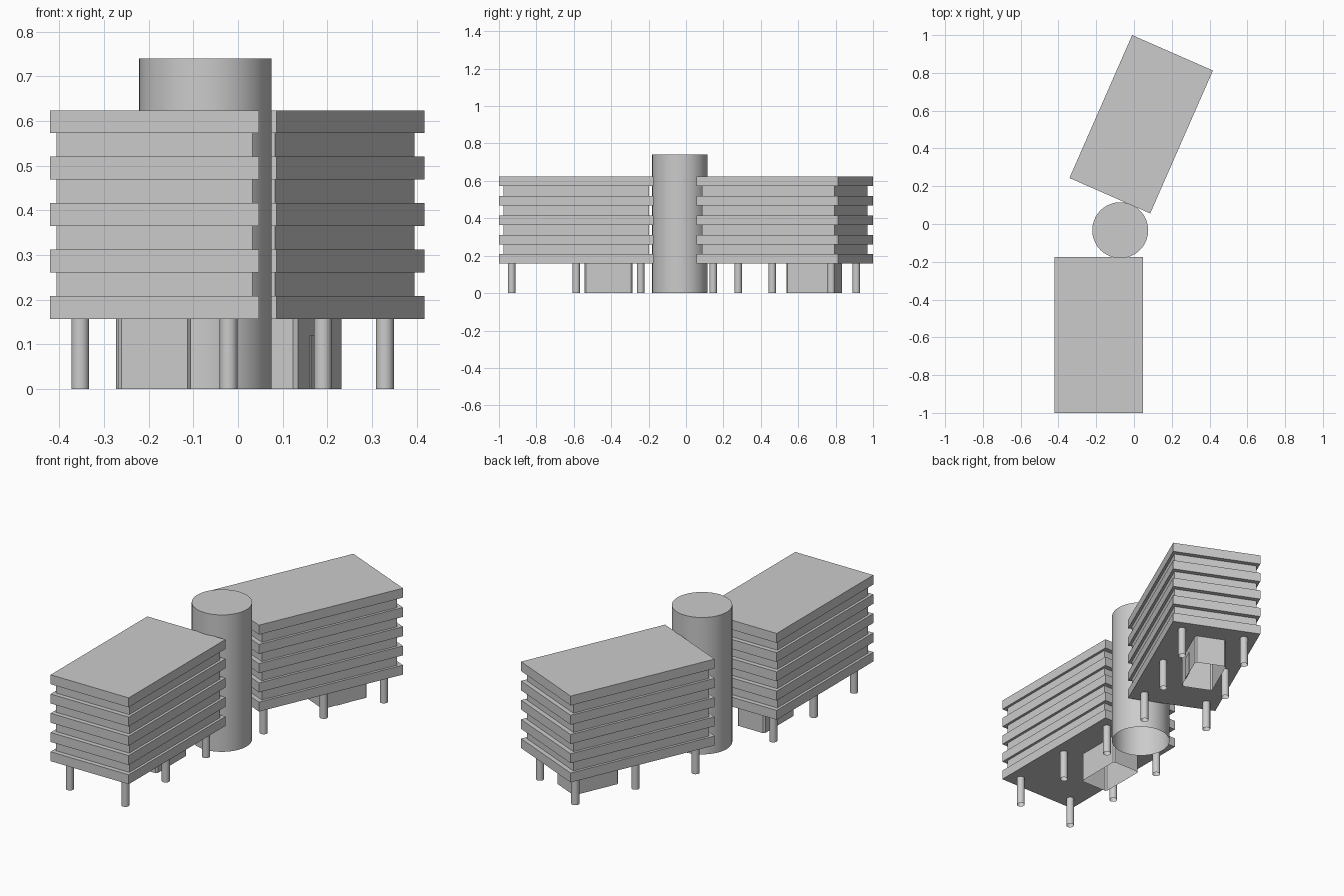
import bpy, bmesh, math
from mathutils import Matrix, Vector

cube = bpy.data.objects.get("Cube")
if cube:
    bpy.data.objects.remove(cube, do_unlink=True)

grey = bpy.data.materials.new("light_grey")
grey.use_nodes = True
COLOUR = (0.6, 0.6, 0.6, 1)
grey.diffuse_color = COLOUR
grey.node_tree.nodes["Principled BSDF"].inputs["Base Color"].default_value = COLOUR


def finish(name, bm, place):
    """Turn a bmesh into a named object at the given placement."""
    mesh = bpy.data.meshes.new(name)
    bm.to_mesh(mesh)
    bm.free()
    mesh.materials.append(grey)
    obj = bpy.data.objects.new(name, mesh)
    bpy.context.collection.objects.link(obj)
    obj.matrix_world = place


def open_bottom(bm):
    down = [f for f in bm.faces if f.normal.z < -0.9]
    bmesh.ops.delete(bm, geom=down, context="FACES_ONLY")


def box(name, place, x, y, z, hollow=False, chamfer=0):
    """Box from (min, max) pairs, optionally open below with chamfered corners."""
    bm = bmesh.new()
    size = Vector((x[1] - x[0], y[1] - y[0], z[1] - z[0]))
    mid = Vector((sum(x), sum(y), sum(z))) / 2
    bmesh.ops.create_cube(bm, size=1, matrix=Matrix.LocRotScale(mid, None, size))
    if chamfer:
        upright = [e for e in bm.edges if abs(e.verts[0].co.z - e.verts[1].co.z) > 0.01]
        bmesh.ops.bevel(bm, geom=upright, offset=chamfer, segments=1, affect="EDGES")
    bm.normal_update()
    if hollow:
        open_bottom(bm)
    finish(name, bm, place)


def tube(name, place, x, y, radius, height, sides):
    """Upright cylinder, closed on top and open below, smooth round the side."""
    bm = bmesh.new()
    bmesh.ops.create_cone(bm, cap_ends=True, segments=sides, radius1=radius, radius2=radius,
                          depth=height, matrix=Matrix.Translation((x, y, height / 2)))
    bm.normal_update()
    open_bottom(bm)
    for f in bm.faces:
        f.smooth = abs(f.normal.z) < 0.5
    finish(name, bm, place)


HALF_W, HALF_L = 0.2335, 0.413
BASE, BAND, STEP = 0.157, 0.051, 0.104


def wing(label, place):
    # projecting floor bands
    for i in range(5):
        z = BASE + i * STEP
        box(f"{label}_floor_band_{i + 1}", place, (-HALF_W, HALF_W), (-HALF_L, HALF_L), (z, z + BAND))
        # recessed window storey above each band but the top one
        if i < 4:
            w, l = HALF_W - 0.014, HALF_L - 0.025
            box(f"{label}_window_storey_{i + 1}", place, (-w, w), (-l, l), (z + BAND, z + STEP))
    # stilts in two rows of three
    for side in (-1, 1):
        for row in (-1, 0, 1):
            tube(f"{label}_stilt", place, side * 0.166, row * 0.345, 0.02, BASE, 24)
    # ground floor lobby
    box(f"{label}_lobby", place, (-0.082, 0.082), (0.044, 0.302), (0, BASE), True, 0.008)


south = Matrix.Translation((-0.187, -0.587, 0))
north = Matrix.Translation((0.038, 0.528, 0)) @ Matrix.Rotation(math.radians(-23.7), 4, "Z")
wing("south_wing", south)
wing("north_wing", north)

# lobby door and the stair tower joining the wings
box("lobby_door", north, (0.08, 0.084), (0.12, 0.19), (0, 0.12))
tube("stair_tower", Matrix.Identity(4), -0.073, -0.033, 0.148, 0.74, 64)
